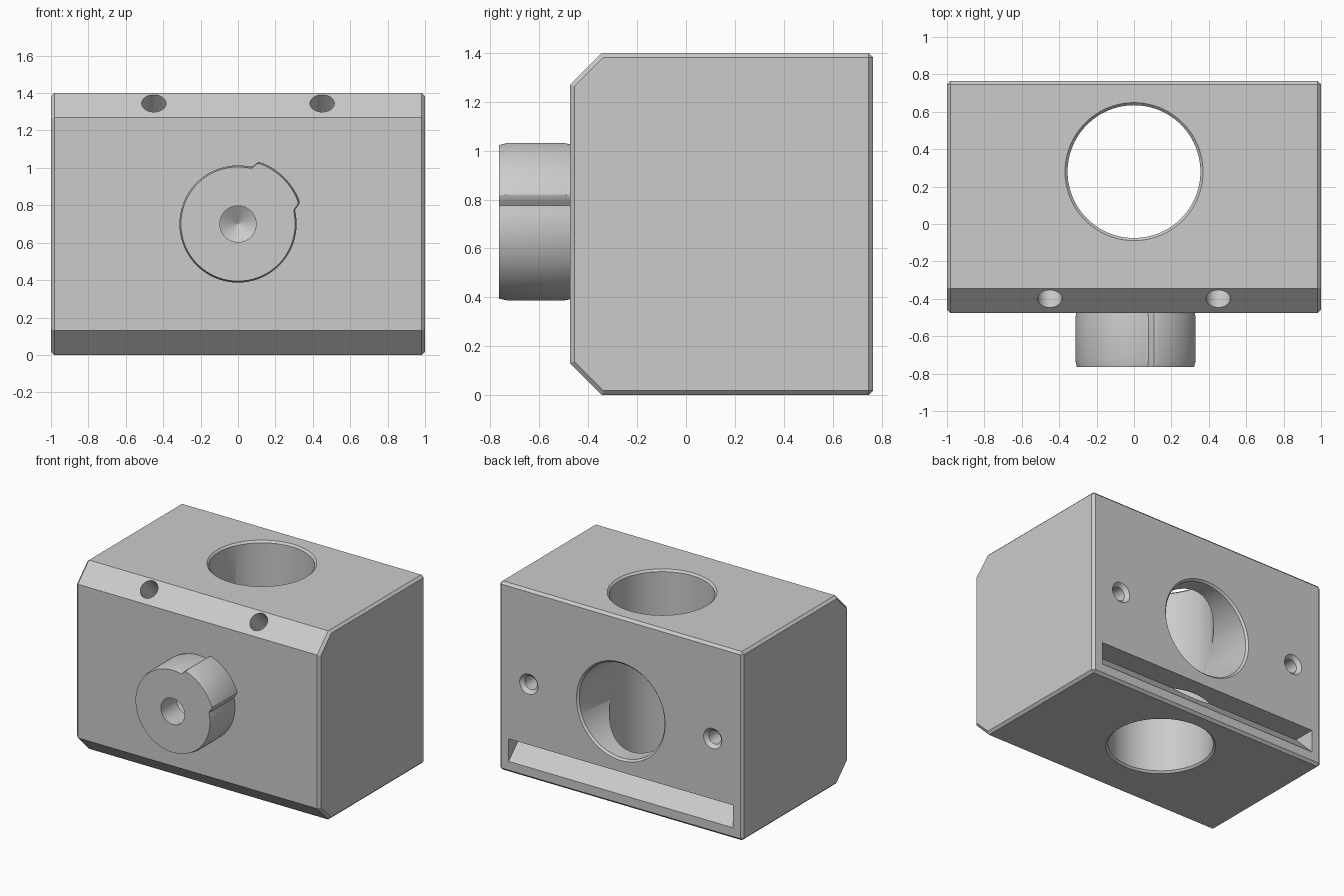
import bpy, bmesh, math
from mathutils import Vector

cube = bpy.data.objects.get("Cube")
if cube:
    bpy.data.objects.remove(cube, do_unlink=True)

# Single machined-metal colour
metal = bpy.data.materials.new("light_grey_metal")
metal.use_nodes = True
GREY = (0.6, 0.6, 0.6, 1.0)
metal.diffuse_color = GREY
metal.node_tree.nodes["Principled BSDF"].inputs["Base Color"].default_value = GREY

FRONT, BACK, TOP, MID = -0.475, 0.765, 1.4, 0.7


def finish(bm, name):
    bmesh.ops.recalc_face_normals(bm, faces=bm.faces)
    mesh = bpy.data.meshes.new(name)
    bm.to_mesh(mesh)
    bm.free()
    obj = bpy.data.objects.new(name, mesh)
    bpy.context.collection.objects.link(obj)
    mesh.materials.append(metal)
    return obj


def loft(bm, rings):
    """Skin a list of equal-length point rings and cap both ends."""
    rows = [[bm.verts.new(p) for p in ring] for ring in rings]
    n = len(rows[0])
    for a, b in zip(rows, rows[1:]):
        for i in range(n):
            j = (i + 1) % n
            bm.faces.new((a[i], a[j], b[j], b[i]))
    bm.faces.new(rows[0])
    bm.faces.new(rows[-1])


def prism(bm, profile, half):
    """Extrude a (y, z) profile along x."""
    loft(bm, [[(x, y, z) for y, z in profile] for x in (-half, half)])


def turned(name, profile, origin, direction, sides=96):
    """Round solid from (radius, distance) pairs along a direction."""
    rot = Vector(direction).to_track_quat("Z", "Y")
    bm = bmesh.new()
    loft(bm, [[Vector(origin) + rot @ Vector((r * math.cos(t), r * math.sin(t), d))
               for t in (math.tau * i / sides for i in range(sides))]
              for r, d in profile])
    return finish(bm, name)


def cut(target, cutter):
    mod = target.modifiers.new("cut", "BOOLEAN")
    mod.operation = "DIFFERENCE"
    mod.solver = "EXACT"
    mod.object = cutter
    bpy.context.view_layer.objects.active = target
    bpy.ops.object.modifier_apply(modifier=mod.name)
    bpy.data.objects.remove(cutter, do_unlink=True)


# Block with two broad front chamfers and fine broken edges
CH = 0.13
bm = bmesh.new()
prism(bm, [(FRONT, CH), (FRONT + CH, 0), (BACK, 0), (BACK, TOP),
           (FRONT + CH, TOP), (FRONT, TOP - CH)], 1.0)
fine = []
for e in bm.edges:
    a, b = (v.co for v in e.verts)
    if abs(a.x - b.x) < 0.01 or a.y > 0.7 and b.y > 0.7:
        fine.append(e)
bmesh.ops.bevel(bm, geom=fine, offset=0.018, segments=1, affect="EDGES")
block = finish(bm, "block")

# Vertical through bore with chamfered rims
R, C, E = 0.355, 0.014, 0.04
cut(block, turned("bore_cutter", [(R + C + E, -E), (R, C), (R, TOP - C), (R + C + E, TOP + E)],
                  (0, 0.28, 0), (0, 0, 1)))

# Rear port opening into the bore
P = 0.35
cut(block, turned("port_cutter", [(P + C + E, -E), (P, C), (P, BACK - 0.28)],
                  (0, BACK, MID), (0, -1, 0)))

# Sloped slot low on the back
bm = bmesh.new()
prism(bm, [(BACK + E, 0.083), (BACK, 0.083), (BACK - 0.167, 0.25), (BACK + E, 0.25)], 0.92)
cut(block, finish(bm, "slot_cutter"))

for side in (-1, 1):
    # Countersunk screw holes on the back
    cut(block, turned("screw_cutter", [(0.075 + E, -E), (0.05, 0.025), (0.05, 0.25), (0.002, 0.28)],
                      (side * 0.755, BACK, MID), (0, -1, 0), 48))
    # Angled holes drilled into the upper front chamfer
    cut(block, turned("angled_cutter", [(0.065, -0.05), (0.065, 0.25), (0.002, 0.29)],
                      (side * 0.45, FRONT + 0.075, TOP - 0.055), (0, 1, -1), 48))

# Front boss: round with a raised sector at the upper +x side


def boss_radius(deg):
    ramp = min((deg - 13) / 7, (77 - deg) / 6)
    ramp = max(0.0, min(1.0, ramp))
    return 0.313 + 0.038 * ramp * ramp * (3 - 2 * ramp)


bm = bmesh.new()
loft(bm, [[(s * boss_radius(d) * math.cos(math.radians(d)), y,
            MID + s * boss_radius(d) * math.sin(math.radians(d))) for d in range(0, 360, 2)]
          for y, s in ((-0.765, 0.975), (-0.73, 1), (-0.5, 1), (FRONT, 0.985), (FRONT + 0.01, 0.985))])
boss = finish(bm, "front_boss")
cut(boss, turned("centre_cutter", [(0.097, -0.05), (0.097, 0.18), (0.002, 0.24)],
                 (0, -0.765, MID), (0, 1, 0), 48))

# Smooth round walls, crisp machined edges
bpy.ops.object.select_all(action="DESELECT")
for obj in (block, boss):
    obj.select_set(True)
    bpy.context.view_layer.objects.active = obj
bpy.ops.object.shade_smooth_by_angle(angle=math.radians(30))
